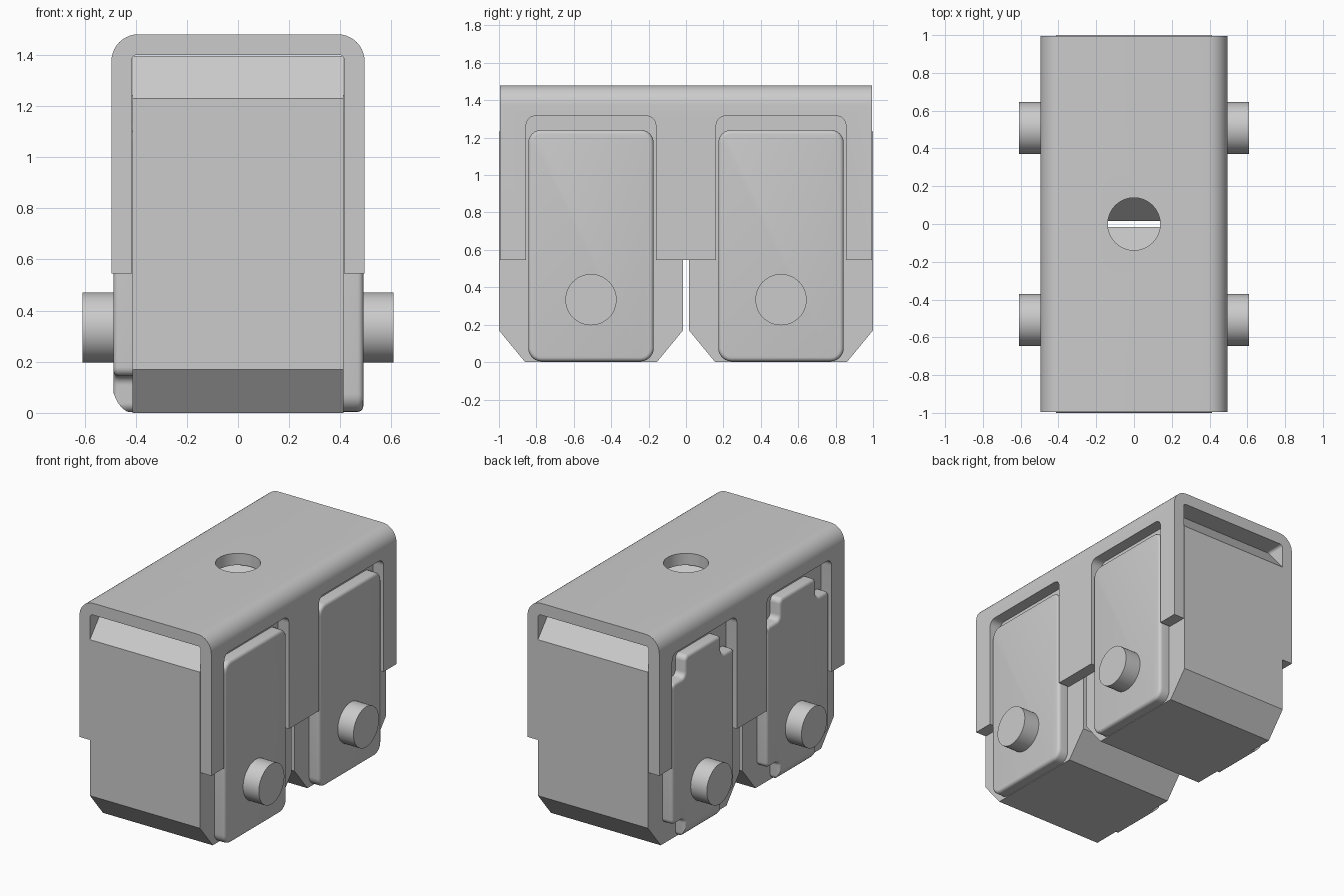
import bpy, bmesh
from math import sin, cos, pi, radians
from mathutils import Vector

if "Cube" in bpy.data.objects:
    bpy.data.objects.remove(bpy.data.objects["Cube"], do_unlink=True)

GREY = (0.6, 0.6, 0.6, 1)
grey = bpy.data.materials.new("plain_grey")
grey.use_nodes = True
grey.diffuse_color = GREY
grey.node_tree.nodes["Principled BSDF"].inputs["Base Color"].default_value = GREY


def rounded(corners, steps=6):
    """Outline from (u, v, radius) corners, with arcs at right angles."""
    out = []
    for i, (u, v, r) in enumerate(corners):
        p = Vector((u, v))
        if r == 0:
            out.append(p)
            continue
        a = (Vector(corners[i - 1][:2]) - p).normalized()
        b = (Vector(corners[(i + 1) % len(corners)][:2]) - p).normalized()
        for k in range(steps + 1):
            t = k / steps * pi / 2
            out.append(p + r * (a * (1 - sin(t)) + b * (1 - cos(t))))
    return out


def circle(u, v, r, n=48):
    return [(u + r * cos(2 * pi * k / n), v + r * sin(2 * pi * k / n)) for k in range(n)]


def prism(name, outline, axis, start, end, bevel=0):
    """Extrude a flat outline along an axis; optionally round the end rim."""
    place = {"x": lambda u, v, t: (t, u, v),
             "y": lambda u, v, t: (u, t, v),
             "z": lambda u, v, t: (u, v, t)}[axis]
    bm = bmesh.new()
    rings = [[bm.verts.new(place(u, v, t)) for u, v in outline] for t in (start, end)]
    bm.faces.new(rings[0])
    cap = bm.faces.new(rings[1])
    n = len(outline)
    for i in range(n):
        j = (i + 1) % n
        bm.faces.new((rings[0][i], rings[0][j], rings[1][j], rings[1][i]))
    bmesh.ops.recalc_face_normals(bm, faces=bm.faces[:])
    if bevel:
        bmesh.ops.bevel(bm, geom=list(cap.edges), offset=bevel, segments=4,
                        profile=0.5, affect='EDGES')
    mesh = bpy.data.meshes.new(name)
    bm.to_mesh(mesh)
    bm.free()
    mesh.materials.append(grey)
    obj = bpy.data.objects.new(name, mesh)
    bpy.context.collection.objects.link(obj)
    return obj


def activate(obj):
    bpy.ops.object.select_all(action='DESELECT')
    obj.select_set(True)
    bpy.context.view_layer.objects.active = obj


def boolean(obj, cutter, operation='DIFFERENCE'):
    cutter.hide_render = True
    mod = obj.modifiers.new("cut", 'BOOLEAN')
    mod.operation, mod.object, mod.solver = operation, cutter, 'EXACT'
    activate(obj)
    bpy.ops.object.modifier_apply(modifier=mod.name)
    bpy.data.objects.remove(cutter, do_unlink=True)


def smooth(obj):
    activate(obj)
    bpy.ops.object.shade_smooth_by_angle(angle=radians(35))


CENTRE = 0.508          # distance of each block from the middle
OUT, IN = 0.495, 0.415  # housing half widths

# Housing: inverted channel with side slots and a hole in the top
channel = rounded([(-OUT, 0.545, 0), (-OUT, 1.48, 0.105), (OUT, 1.48, 0.105), (OUT, 0.545, 0),
                   (IN, 0.545, 0), (IN, 1.4, 0.02), (-IN, 1.4, 0.02), (-IN, 0.545, 0)], 10)
housing = prism("housing", channel, "y", -0.994, 0.994)
for side in (-1, 1):
    c = CENTRE * side
    slot = rounded([(c - 0.347, 0.4, 0), (c - 0.347, 1.316, 0.05),
                    (c + 0.347, 1.316, 0.05), (c + 0.347, 0.4, 0)])
    boolean(housing, prism("slot_cutter", slot, "x", -0.8, 0.8))
boolean(housing, prism("hole_cutter", circle(0, 0, 0.139), "z", 1.2, 1.7))
smooth(housing)

for label, side in (("front", -1), ("back", 1)):
    c = CENTRE * side

    # Chamfered block
    h, k, top = 0.492, 0.352, 1.395
    block = [(c - k, 0), (c + k, 0), (c + h, 0.17), (c + h, top - 0.165),
             (c + k, top), (c - k, top), (c - h, top - 0.165), (c - h, 0.17)]
    prism(label + "_block", block, "x", -0.413, 0.413)

    # Left plate with rounded corners
    w, lo, hi, n = 0.335, 0.004, 1.242, 0.14
    plate = rounded([(c - w, lo, 0.07), (c + w, lo, 0.07), (c + w, hi, 0.07), (c - w, hi, 0.07)])
    smooth(prism(label + "_left_plate", plate, "x", 0.40, 0.49, 0.022))

    # Right plate with notched corners and a rounded lower edge
    r = 0.035
    notched = []
    for sy, z, sz, flip in ((-1, lo, 1, 0), (1, lo, 1, 1), (1, hi, -1, 0), (-1, hi, -1, 1)):
        y, yi = c + sy * w, c + sy * (w - n)
        step = [(y, z + sz * n, r), (yi, z + sz * n, r), (yi, z, r)]
        notched += step[::-1] if flip else step
    right = prism(label + "_right_plate", rounded(notched), "x", -0.40, -0.487, 0.022)
    curve = [(-0.41 - 0.085 * cos(t * pi / 20), 0.14 - 0.14 * sin(t * pi / 20)) for t in range(11)]
    bar = [(-0.3, 1.5), (-0.495, 1.5)] + curve + [(-0.3, 0)]
    boolean(right, prism("edge_cutter", bar, "y", c - 0.6, c + 0.6), 'INTERSECT')
    smooth(right)

    # Axle pins
    for name, x in (("left", 1), ("right", -1)):
        smooth(prism(f"{label}_{name}_pin", circle(c, 0.334, 0.137), "x", 0.40 * x, 0.608 * x))
